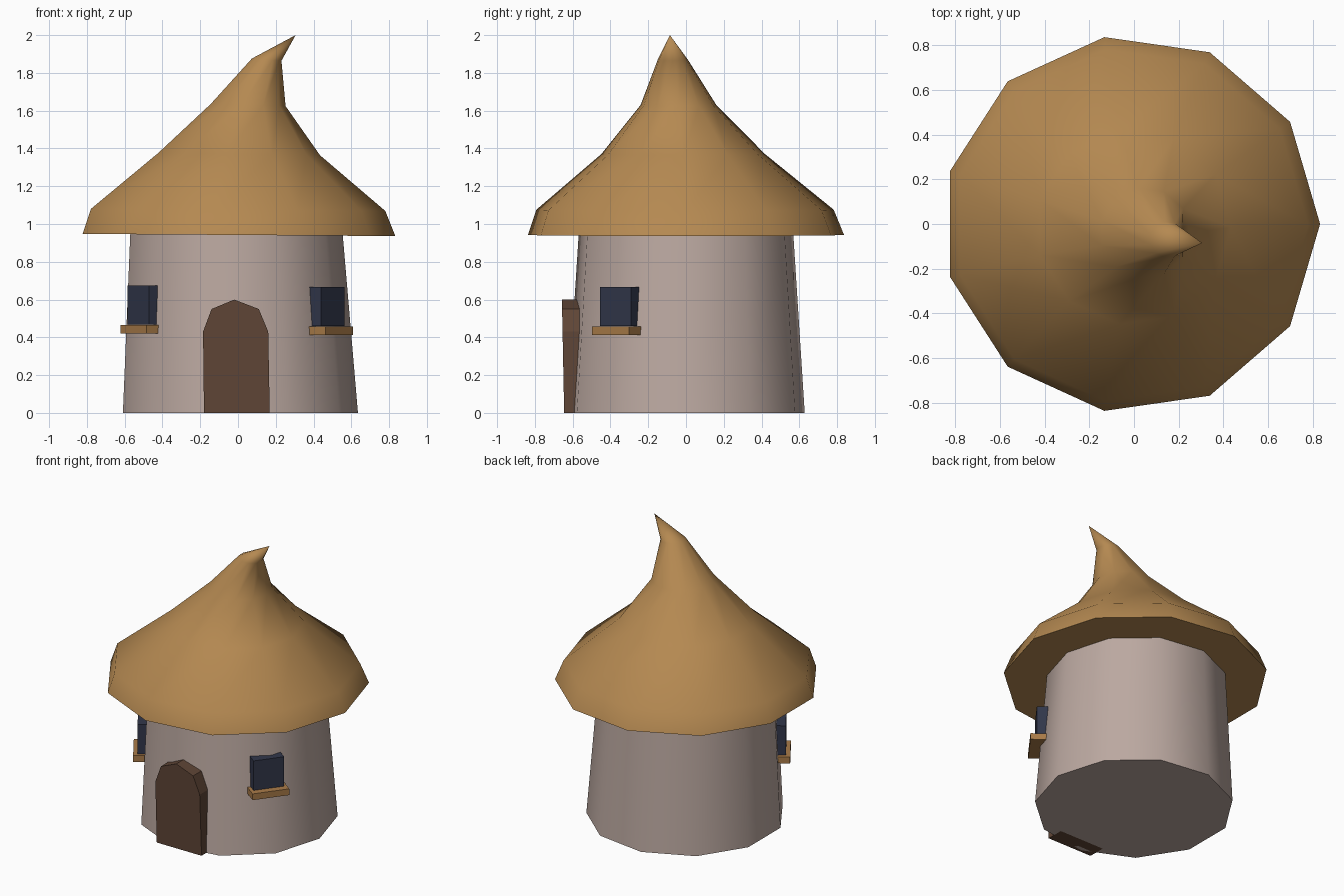
import bpy, bmesh, math
from mathutils import Matrix, Vector

if "Cube" in bpy.data.objects:
    bpy.data.objects.remove(bpy.data.objects["Cube"])

SIDES = 11


def material(name, rgb):
    m = bpy.data.materials.new(name)
    m.diffuse_color = (*rgb, 1)
    m.use_nodes = True
    m.node_tree.nodes["Principled BSDF"].inputs["Base Color"].default_value = m.diffuse_color
    return m


THATCH = material("thatch", (0.46, 0.25, 0.083))
PLASTER = material("plaster", (0.50, 0.395, 0.355))
GLASS = material("dark_glass", (0.032, 0.038, 0.07))
DOOR_WOOD = material("door_wood", (0.115, 0.06, 0.037))
SILL_WOOD = material("sill_wood", (0.40, 0.20, 0.066))


def finish(name, bm, mat, smooth=None):
    bmesh.ops.recalc_face_normals(bm, faces=bm.faces)
    me = bpy.data.meshes.new(name)
    bm.to_mesh(me)
    bm.free()
    me.materials.append(mat)
    ob = bpy.data.objects.new(name, me)
    bpy.context.collection.objects.link(ob)
    if smooth:
        bpy.ops.object.select_all(action='DESELECT')
        ob.select_set(True)
        bpy.context.view_layer.objects.active = ob
        bpy.ops.object.shade_smooth_by_angle(angle=math.radians(smooth))
    return ob


def loft(name, rings, mat, tip=None, tilt=0.0, smooth=60):
    """Skin a stack of rings (cx, cy, z, radius); close with a cap or a tip."""
    bm = bmesh.new()
    loops = []
    for cx, cy, z, r in rings:
        loops.append([bm.verts.new((cx + r * math.cos(a), cy + r * math.sin(a),
                                    z - tilt * math.cos(a)))
                      for a in (math.tau * i / SIDES for i in range(SIDES))])
    for low, high in zip(loops, loops[1:]):
        for i in range(SIDES):
            j = (i + 1) % SIDES
            bm.faces.new((low[i], low[j], high[j], high[i]))
    bm.faces.new(loops[0][::-1])
    if tip:
        t = bm.verts.new(tip)
        for i in range(SIDES):
            bm.faces.new((loops[-1][i], loops[-1][(i + 1) % SIDES], t))
    else:
        bm.faces.new(loops[-1])
    return finish(name, bm, mat, smooth)


def wall_box(name, angle, outer, width, depth, z0, z1, mat):
    """Box facing outward at an angle, its front face at distance outer."""
    bm = bmesh.new()
    bmesh.ops.create_cube(bm, size=1)
    place = (Matrix.Rotation(math.radians(angle), 4, 'Z')
             @ Matrix.Translation((outer - depth / 2, 0, (z0 + z1) / 2))
             @ Matrix.Diagonal((depth, width, z1 - z0, 1)))
    bmesh.ops.transform(bm, matrix=place, verts=bm.verts)
    return finish(name, bm, mat)


# Tapered round wall
loft("wall", [(0, 0, 0, 0.635), (-0.02, 0, 0.96, 0.573)], PLASTER)

# Thatched roof with a bent tip
loft("roof", [(-0.012, 0, 0.942, 0.845), (-0.015, -0.005, 1.075, 0.795),
              (-0.003, -0.015, 1.37, 0.437), (0.05, -0.04, 1.63, 0.202),
              (0.15, -0.07, 1.87, 0.08)],
     THATCH, tip=(0.305, -0.085, 2.0), tilt=0.006, smooth=75)

# Arched door slab
outline = [(-0.18, 0), (0.168, 0), (0.16, 0.43), (0.11, 0.55),
           (-0.02, 0.6), (-0.14, 0.55), (-0.185, 0.43)]
bm = bmesh.new()
front = bm.faces.new([bm.verts.new((x, -0.645 - 0.02 * z, z)) for x, z in outline])
ext = bmesh.ops.extrude_face_region(bm, geom=[front], use_keep_orig=True)
bmesh.ops.translate(bm, vec=Vector((0, 0.12, 0)),
                    verts=[v for v in ext["geom"] if isinstance(v, bmesh.types.BMVert)])
finish("door", bm, DOOR_WOOD)

# Windows and sills on both sides of the door
for side, angle, win_r, sill_r, dz in (("right", -36.7, 0.626, 0.668, 0.0),
                                       ("left", 214.0, 0.638, 0.666, 0.008)):
    wall_box(side + "_window", angle, win_r, 0.205, 0.10,
             0.46 + dz, 0.667 + dz, GLASS)
    wall_box(side + "_sill", angle, sill_r, 0.246, 0.12,
             0.413 + dz, 0.457 + dz, SILL_WOOD)
